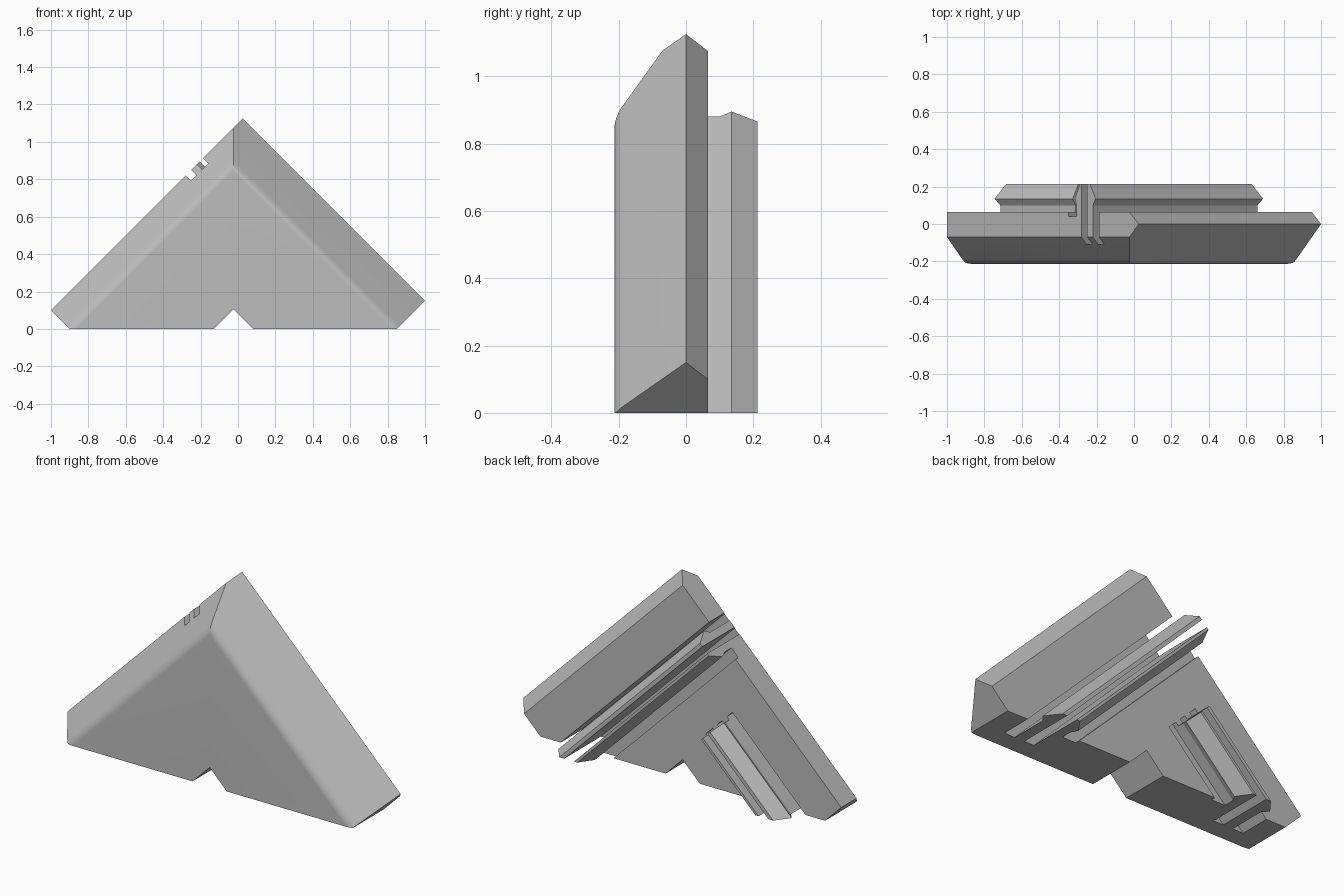
import bpy
import bmesh
from mathutils import Vector

if "Cube" in bpy.data.objects:
    bpy.data.objects.remove(bpy.data.objects["Cube"], do_unlink=True)

grey = bpy.data.materials.new("plain grey")
grey.use_nodes = True
colour = (0.5, 0.5, 0.5, 1)
grey.diffuse_color = colour
grey.node_tree.nodes["Principled BSDF"].inputs["Base Color"].default_value = colour


def place(u, v, y):
    """Diagonal frame: u climbs to the right, v climbs to the left."""
    return Vector(((u - v) / 2, y, (u + v) / 2))


def prism(name, section, along, lo, hi):
    """Extrude a (width, y) section along the u or v diagonal."""
    bm = bmesh.new()
    rings = []
    for t in (lo, hi):
        rings.append([bm.verts.new(place(t, w, y) if along == "u" else place(w, t, y))
                      for w, y in section])
    bm.faces.new(rings[0])
    bm.faces.new(rings[1])
    n = len(section)
    for i in range(n):
        j = (i + 1) % n
        bm.faces.new((rings[0][i], rings[0][j], rings[1][j], rings[1][i]))
    bmesh.ops.recalc_face_normals(bm, faces=bm.faces)
    mesh = bpy.data.meshes.new(name)
    bm.to_mesh(mesh)
    bm.free()
    mesh.materials.append(grey)
    ob = bpy.data.objects.new(name, mesh)
    bpy.context.collection.objects.link(ob)
    return ob


def rect(w0, w1, y0, y1):
    return [(w0, y0), (w1, y0), (w1, y1), (w0, y1)]


def boolean(ob, tool, operation="DIFFERENCE"):
    mod = ob.modifiers.new("cut", "BOOLEAN")
    mod.operation = operation
    mod.solver = "EXACT"
    mod.object = tool
    bpy.context.view_layer.objects.active = ob
    bpy.ops.object.modifier_apply(modifier=mod.name)
    bpy.data.objects.remove(tool, do_unlink=True)


def cut_ground(ob):
    bpy.ops.mesh.primitive_cube_add(size=4, location=(0, 0, -2))
    boolean(ob, bpy.context.object)


BACK, FRONT = 0.065, -0.213


def rounded(outer, corner, reach=0.04, steps=8):
    """Outer edge section with a soft curve between slope and front face."""
    a = Vector((corner + reach * 0.81, FRONT + reach * 0.58))
    b = Vector((corner, FRONT))
    c = Vector((corner - reach, FRONT))
    curve = []
    for i in range(steps + 1):
        t = i / steps
        curve.append(tuple(a * (1 - t) ** 2 + b * 2 * t * (1 - t) + c * t * t))
    return [(-1.2, BACK)] + outer + curve + [(-1.2, FRONT)]


# Corner body: two arm sections crossing at right angles
body = prism("corner_body", rounded([(1.1, BACK), (1.1, -0.07)], 0.902), "u", -0.9, 1.4)
other = prism("arm_section", rounded([(1.05, BACK), (1.15, 0)], 0.852), "v", -0.85, 1.4)
boolean(body, other, "INTERSECT")
cut_ground(body)

# Inner corner notch
boolean(body, prism("notch", rect(-1.5, 0.08, -1, 1), "v", -1.5, 0.13))

# Each rail: name, diagonal, width offset, lower end, upper end, slot end
rails = [("right", "v", 0.0, -1.0, 1.1, 1.3),
         ("left", "u", 0.055, -1.0, 0.09, 0.12)]

for side, along, off, lo, hi, slot_end in rails:
    # Clearance groove, spring slot and outer slot
    for w0, w1, depth in ((0.40, 0.485, 0.04), (0.54, 0.60, -0.11), (0.66, 0.725, -0.11)):
        boolean(body, prism("slot", rect(w0 + off, w1 + off, depth, 0.5), along, lo - 0.2, slot_end))

    # Split dovetail rail with a fixed half and a springy half
    halves = {
        "fixed": [(0.54, 0.04), (0.54, 0.213), (0.52, 0.213),
                  (0.465, 0.135), (0.485, 0.1), (0.485, 0.04)],
        "spring": [(0.60, 0.04), (0.60, 0.213), (0.63, 0.213),
                   (0.69, 0.135), (0.66, 0.1), (0.66, 0.04)],
    }
    for kind, section in halves.items():
        rail = prism(f"{side}_{kind}_rail", [(w + off, y) for w, y in section], along, lo, hi)
        cut_ground(rail)

# Soft shading on the rounded front edge only
bpy.ops.object.select_all(action="DESELECT")
body.select_set(True)
bpy.context.view_layer.objects.active = body
bpy.ops.object.shade_smooth_by_angle(angle=0.4)
